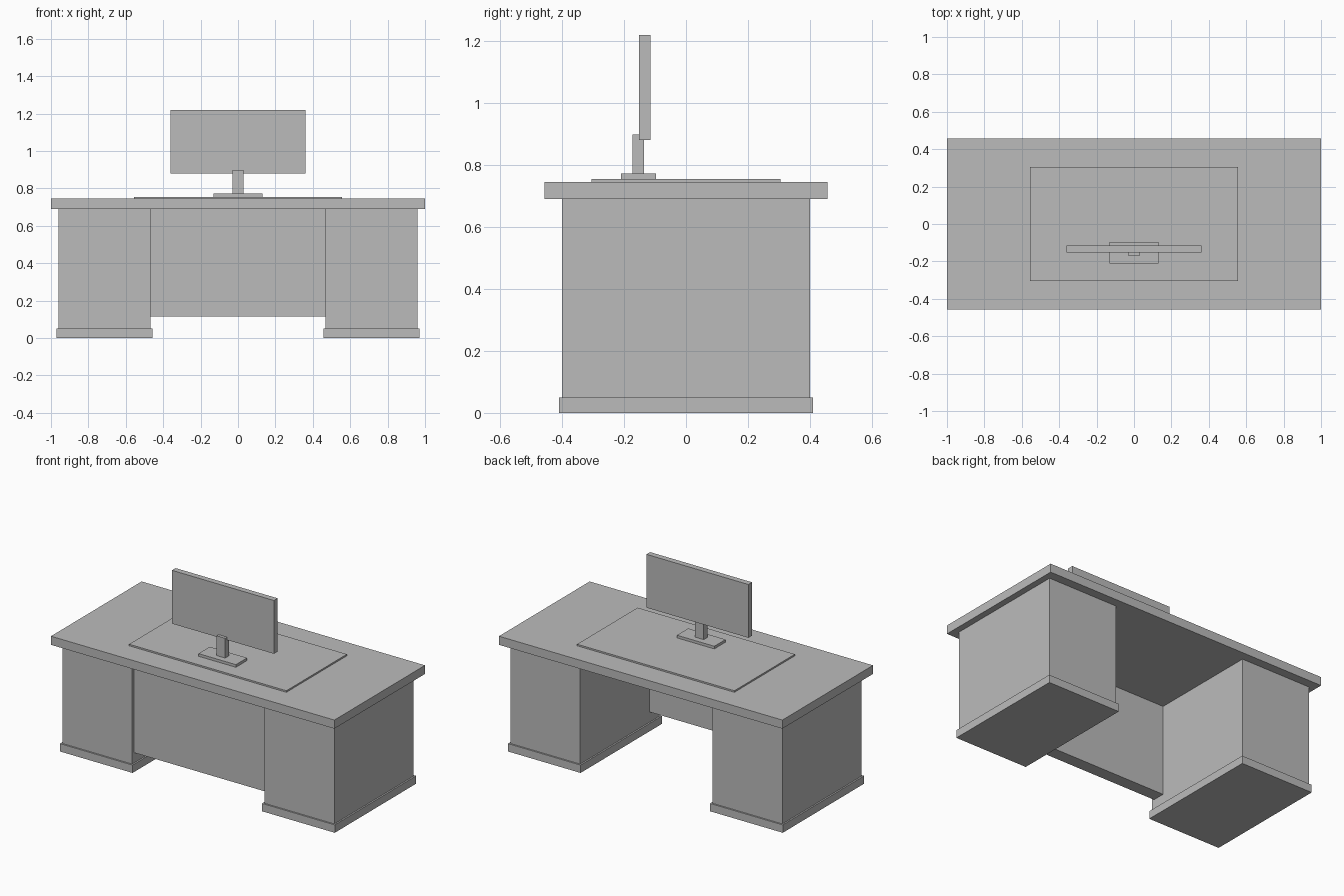
import bpy
from mathutils import Vector

cube = bpy.data.objects.get("Cube")
if cube:
    bpy.data.objects.remove(cube, do_unlink=True)

# Single neutral finish
grey = bpy.data.materials.new("plain_grey")
grey.use_nodes = True
colour = (0.5, 0.5, 0.5, 1)
grey.diffuse_color = colour
grey.node_tree.nodes["Principled BSDF"].inputs["Base Color"].default_value = colour


def box(name, low, high):
    """Flat-faced box between two opposite corners."""
    low, high = Vector(low), Vector(high)
    bpy.ops.mesh.primitive_cube_add(size=1, location=(low + high) / 2)
    obj = bpy.context.object
    obj.name = name
    obj.data.transform(obj.matrix_basis.to_3x3().to_4x4())
    for v in obj.data.vertices:
        v.co = v.co * (high - low)
    obj.data.materials.append(grey)
    return obj


# Drawer pedestals with plinths, one on each side
for side, s in (("left", 1), ("right", -1)):
    for part, inner, outer, depth, z0, z1 in (
        ("pedestal", 0.467, 0.96, 0.40, 0.05, 0.69),
        ("plinth", 0.457, 0.97, 0.41, 0, 0.05),
    ):
        xs = sorted((s * inner, s * outer))
        box(f"{side}_{part}", (xs[0], -depth, z0), (xs[1], depth, z1))

# Front modesty panel and worktop
box("modesty_panel", (-0.467, -0.38, 0.115), (0.467, -0.30, 0.69))
box("desktop", (-1, -0.457, 0.69), (1, 0.457, 0.745))
box("desk_mat", (-0.555, -0.305, 0.745), (0.555, 0.305, 0.755))

# Monitor
box("monitor_base", (-0.132, -0.21, 0.755), (0.132, -0.097, 0.772))
box("monitor_neck", (-0.03, -0.172, 0.772), (0.03, -0.136, 0.898))
box("monitor_screen", (-0.36, -0.152, 0.88), (0.36, -0.115, 1.22))
